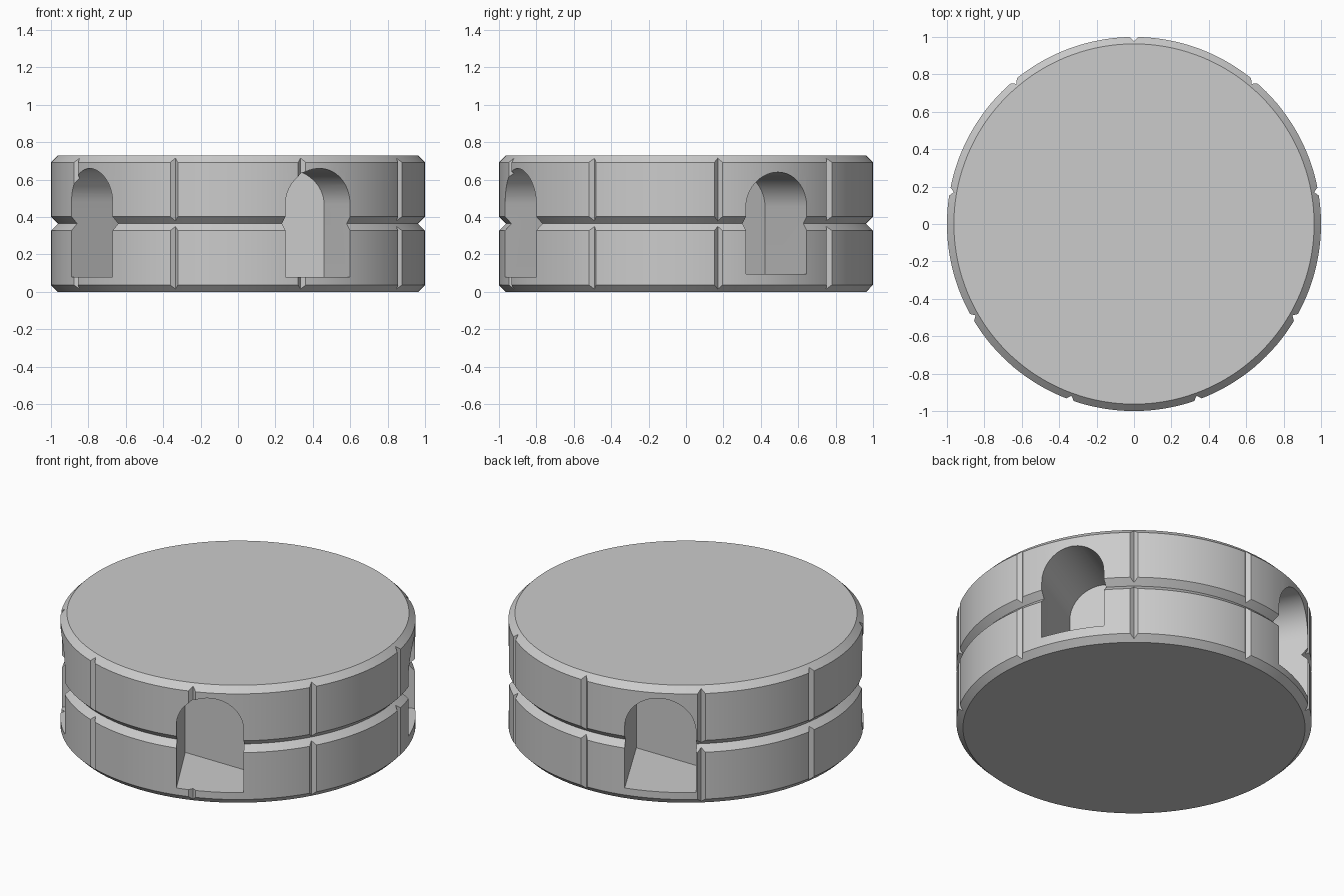
import bpy, bmesh, math
from mathutils import Vector

if "Cube" in bpy.data.objects:
    bpy.data.objects.remove(bpy.data.objects["Cube"], do_unlink=True)

HEIGHT, SEGMENTS, CHAMFER = 0.73, 144, 0.037

grey = bpy.data.materials.new("plain grey")
grey.use_nodes = True
grey.diffuse_color = (0.6, 0.6, 0.6, 1)
grey.node_tree.nodes["Principled BSDF"].inputs["Base Color"].default_value = (0.6, 0.6, 0.6, 1)


def make_object(name, bm):
    bmesh.ops.recalc_face_normals(bm, faces=bm.faces)
    mesh = bpy.data.meshes.new(name)
    bm.to_mesh(mesh)
    bm.free()
    mesh.materials.append(grey)
    obj = bpy.data.objects.new(name, mesh)
    bpy.context.collection.objects.link(obj)
    return obj


def loft(rings, name):
    """Join closed rings of points in order and cap both ends."""
    bm = bmesh.new()
    rows = [[bm.verts.new(p) for p in ring] for ring in rings]
    n = len(rows[0])
    for a, b in zip(rows, rows[1:]):
        for i in range(n):
            j = (i + 1) % n
            bm.faces.new((a[i], a[j], b[j], b[i]))
    bm.faces.new(rows[0])
    bm.faces.new(rows[-1])
    return make_object(name, bm)


def polar(radius, angle, z):
    return Vector((radius * math.cos(angle), radius * math.sin(angle), z))


def cut(target, cutter):
    mod = target.modifiers.new("cut", 'BOOLEAN')
    mod.operation, mod.solver, mod.object = 'DIFFERENCE', 'EXACT', cutter
    bpy.context.view_layer.objects.active = target
    bpy.ops.object.modifier_apply(modifier=mod.name)
    bpy.data.objects.remove(cutter, do_unlink=True)


# Round body: chamfered rims and a V groove around the middle
mid = HEIGHT / 2
profile = [(1 - CHAMFER, 0), (1, CHAMFER), (1, mid - 0.037), (1 - CHAMFER, mid),
           (1, mid + 0.037), (1, HEIGHT - CHAMFER), (1 - CHAMFER, HEIGHT)]
body = loft([[polar(r, math.tau * i / SEGMENTS, z) for i in range(SEGMENTS)]
             for r, z in profile], "round_body")

# Nine upright V grooves around the side
for k in range(9):
    a = math.radians(90 + 40 * k)
    side = polar(1, a + math.pi / 2, 0)
    section = [polar(0.978, a, 0), polar(1.03, a, 0) + side * 0.052,
               polar(1.03, a, 0) - side * 0.052]
    cut(body, loft([[p + Vector((0, 0, z)) for p in section]
                    for z in (-0.1, HEIGHT + 0.1)], "groove_cutter"))


def pocket(start, end, axis, floor, top, back_angle, back):
    """Arched blind pocket; its back wall lies at a distance along back_angle."""
    p1, p2 = (polar(1, math.radians(a), 0) for a in (start, end))
    out = polar(1, math.radians(axis), 0)
    side = Vector((-out.y, out.x, 0))
    normal = polar(1, math.radians(back_angle), 0)
    centre = (p1 + p2) / 2
    r = abs((p2 - p1).dot(side)) / 2
    outline = [(-r, floor), (r, floor)]
    outline += [(r * math.cos(math.pi * i / 32), top - r + r * math.sin(math.pi * i / 32))
                for i in range(33)]
    near, far = [], []
    for u, z in outline:
        p = centre + side * u + Vector((0, 0, z))
        near.append(p + out * 0.3)
        far.append(p + out * ((back - p.dot(normal)) / out.dot(normal)))
    cut(body, loft([near, far], "pocket_cutter"))


# Four arched pockets
pocket(-75.3, -53.2, -61, 0.08, 0.66, -90, 0.55)
pocket(18.7, 40.2, 29.5, 0.095, 0.64, 29.5, 0.53)
pocket(104.8, 128.2, 118, 0.08, 0.66, 90, 0.49)
pocket(207.1, 227.9, 217.5, 0.08, 0.66, 217.5, 0.53)

bpy.ops.object.select_all(action='DESELECT')
body.select_set(True)
bpy.context.view_layer.objects.active = body
bpy.ops.object.shade_smooth_by_angle(angle=math.radians(25))
